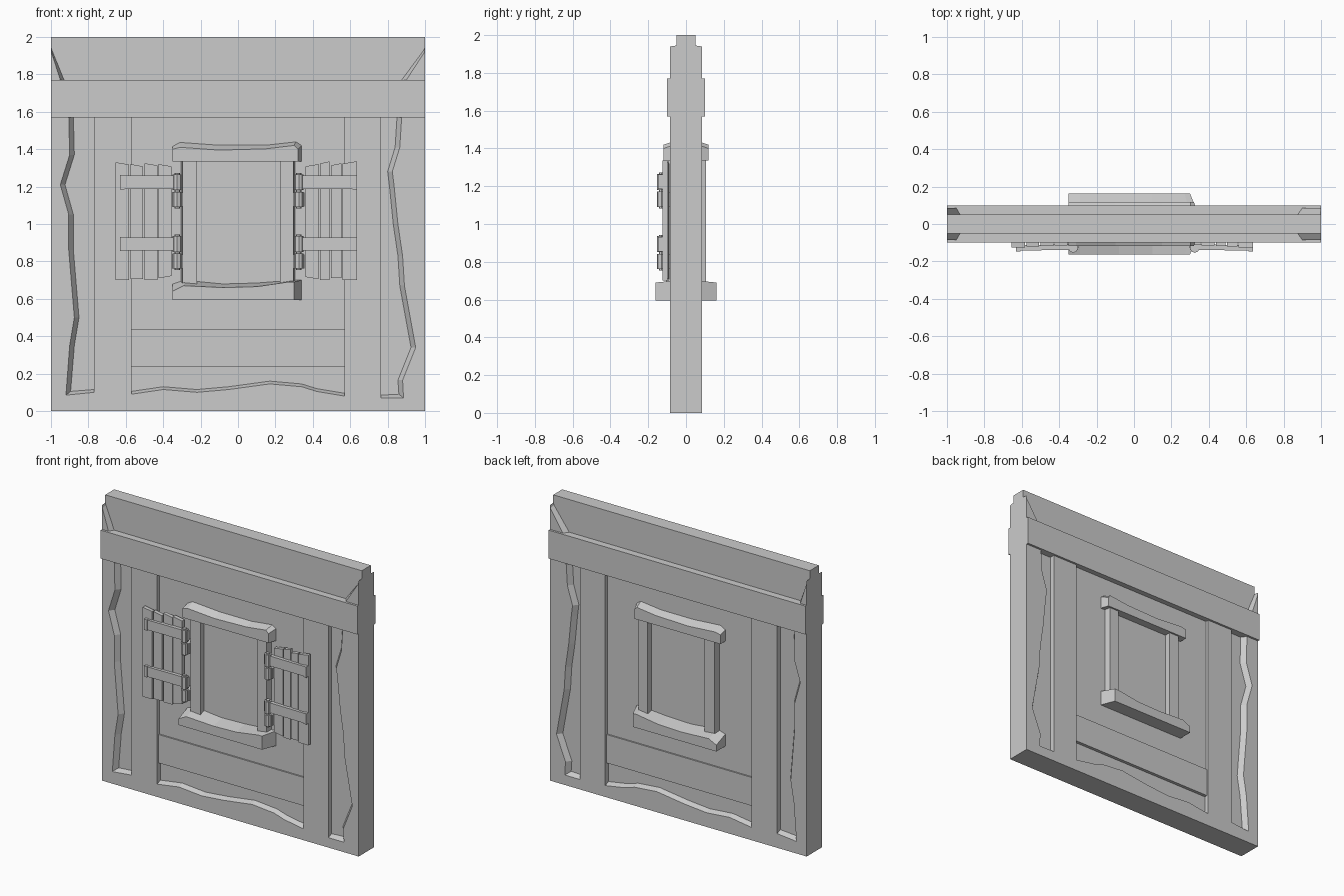
import bpy, bmesh, math
from mathutils import Matrix, Vector

cube = bpy.data.objects.get("Cube")
if cube:
    bpy.data.objects.remove(cube, do_unlink=True)

grey = bpy.data.materials.new("plain_grey")
grey.use_nodes = True
COLOUR = (0.6, 0.6, 0.6, 1)
grey.diffuse_color = COLOUR
grey.node_tree.nodes["Principled BSDF"].inputs["Base Color"].default_value = COLOUR


def finish(name, bm):
    bmesh.ops.recalc_face_normals(bm, faces=bm.faces)
    mesh = bpy.data.meshes.new(name)
    bm.to_mesh(mesh)
    bm.free()
    mesh.materials.append(grey)
    obj = bpy.data.objects.new(name, mesh)
    bpy.context.collection.objects.link(obj)
    return obj


def add_loft(bm, back, front, y_back, y_front):
    """Solid between two x-z outlines with matching points."""
    a = [bm.verts.new((x, y_back, z)) for x, z in back]
    b = [bm.verts.new((x, y_front, z)) for x, z in front]
    bm.faces.new(a)
    bm.faces.new(b)
    for i in range(len(a)):
        j = (i + 1) % len(a)
        bm.faces.new((a[i], a[j], b[j], b[i]))


def box(name, x0, x1, y0, y1, z0, z1):
    bm = bmesh.new()
    rect = [(x0, z0), (x1, z0), (x1, z1), (x0, z1)]
    add_loft(bm, rect, rect, y0, y1)
    return finish(name, bm)


def relief(name, back, front, y_back, y_front):
    """The same raised piece on the front and on the rear of the wall."""
    bm = bmesh.new()
    for side in (-1, 1):
        add_loft(bm, back, front, side * y_back, side * y_front)
    return finish(name, bm)


def slab(name, x0, x1, half, z0, z1):
    return box(name, x0, x1, -half, half, z0, z1)


CORE, FACE = 0.05, 0.085

# Wall core, timbers and panels
slab("wall_core", -1, 1, CORE, 0, 2)
slab("cross_beam", -1, 1, 0.1, 1.57, 1.77)
slab("right_post", -0.77, -0.57, FACE, 0, 1.57)
slab("left_post", 0.57, 0.765, FACE, 0, 1.57)
slab("centre_panel", -0.57, 0.57, 0.062, 0.435, 1.57)
slab("lower_rail", -0.57, 0.57, 0.072, 0.235, 0.435)

# Broken plaster with sloping edges
right_edge = [(-0.92, 0.085), (-0.9, 0.35), (-0.875, 0.5), (-0.905, 0.86),
              (-0.905, 1.05), (-0.95, 1.21), (-0.9, 1.37), (-0.905, 1.57)]
left_edge = [(0.885, 0.07), (0.88, 0.165), (0.95, 0.34), (0.89, 0.67), (0.88, 0.83),
             (0.855, 1.0), (0.835, 1.2), (0.825, 1.28), (0.865, 1.41), (0.875, 1.57)]
for name, edge, s, post, foot in (("right_plaster", right_edge, -1, -0.77, 0.1),
                                  ("left_plaster", left_edge, 1, 0.765, 0.07)):
    base = [(x - s * 0.025, z) for x, z in edge]
    base[0] = (base[0][0], edge[0][1] + 0.02)
    ring = [(s, 0), (post, 0)]
    relief(name, ring + [(post, foot + 0.015)] + base + [(s, 1.57)],
           ring + [(post, foot)] + edge + [(s, 1.57)], CORE, FACE)

low_edge = [(0.57, 0.08), (0.42, 0.105), (0.34, 0.13), (0.17, 0.145), (-0.05, 0.115),
            (-0.22, 0.1), (-0.4, 0.115), (-0.57, 0.09)]
ring = [(-0.57, 0), (0.57, 0)]
relief("lower_plaster", ring + [(x, z + 0.015) for x, z in low_edge],
       ring + low_edge, CORE, FACE)

# Plaster corners above the beam
for name, s, wide, slope in (("right_corner", -1, 0.95, 0.02), ("left_corner", 1, 0.9, 0.025)):
    relief(name, [(s, 1.77), (s * (wide - slope), 1.77), (s * (1 - slope / 4), 1.93), (s, 1.945)],
           [(s, 1.77), (s * wide, 1.77), (s * 0.998, 1.92), (s, 1.94)], CORE, FACE)

# Window surround
relief("window_head",
       [(-0.35, 1.335), (0.34, 1.335), (0.34, 1.42), (0.31, 1.44), (0.15, 1.422),
        (-0.1, 1.422), (-0.31, 1.437), (-0.35, 1.415)],
       [(-0.35, 1.335), (0.32, 1.335), (0.32, 1.4), (0.3, 1.42), (0.15, 1.402),
        (-0.1, 1.395), (-0.31, 1.41), (-0.35, 1.4)], 0.06, 0.118)
relief("window_sill",
       [(-0.35, 0.595), (0.34, 0.595), (0.34, 0.7), (0.3, 0.7), (0.1, 0.685),
        (-0.08, 0.68), (-0.29, 0.7), (-0.35, 0.68)],
       [(-0.35, 0.595), (0.3, 0.595), (0.3, 0.69), (0.27, 0.69), (0.1, 0.665),
        (-0.08, 0.66), (-0.29, 0.67), (-0.35, 0.64)], 0.06, 0.162)
for name, x0, x1 in (("right_jamb", -0.305, -0.22), ("left_jamb", 0.225, 0.305)):
    outer = min(x0, x1, key=lambda x: -abs(x))
    rect = [(x0, 0.68), (x1, 0.68), (x1, 1.345), (x0, 1.345)]
    front = [(x * 0.97 if x == outer else x, z) for x, z in rect]
    relief(name, rect, front, 0.06, 0.106)

# Shutters: planks, straps and hinges, on the front only
SHUTTERS = {
    "right": (-1, [(0.355, 0.425, 1.32, 0.71), (0.43, 0.5, 1.325, 0.7),
                   (0.508, 0.575, 1.32, 0.705), (0.582, 0.655, 1.33, 0.7)]),
    "left": (1, [(0.36, 0.43, 1.32, 0.705), (0.438, 0.49, 1.335, 0.7),
                 (0.496, 0.553, 1.325, 0.71), (0.56, 0.635, 1.335, 0.7)]),
}


def depth(x):
    """Shutters lean slightly away from the wall towards their free edge."""
    return -0.098 - 0.05 * (abs(x) - 0.35)


for side, (s, planks) in SHUTTERS.items():
    for n, (x0, x1, top, bottom) in enumerate(planks):
        mid = depth((x0 + x1) / 2)
        outline = [(s * x0, bottom + 0.012 * (n == 0)), (s * x1, bottom),
                   (s * x1, top), (s * x0, top - 0.012)]
        bm = bmesh.new()
        add_loft(bm, outline, outline, mid + 0.013, mid - 0.014)
        finish(f"{side}_shutter_plank_{n + 1}", bm)
    far = planks[-1][1] - (0.025 if s < 0 else 0)
    for level, z in (("lower", 0.893), ("upper", 1.223)):
        # Strap follows the lean of the planks
        bm = bmesh.new()
        plan = [(0.3, -0.11), (far, depth(far)), (far, depth(far) - 0.03), (0.3, -0.138)]
        rings = [[bm.verts.new((s * x, y, z + dz)) for x, y in plan] for dz in (-0.035, 0.035)]
        for r in rings:
            bm.faces.new(r)
        for i in range(4):
            j = (i + 1) % 4
            bm.faces.new((rings[0][i], rings[0][j], rings[1][j], rings[1][i]))
        finish(f"{side}_{level}_strap", bm)
        box(f"{side}_{level}_strap_end", *sorted((s * far, s * (far - 0.022))),
            depth(far) - 0.035, depth(far), z - 0.038, z + 0.038)
        # Plate fixing the hinge to the jamb
        box(f"{side}_{level}_hinge_plate", *sorted((s * 0.295, s * 0.355)),
            -0.125, -0.062, z - 0.13, z - 0.055)
        # Hinge pin with two knuckles
        bm = bmesh.new()
        for radius, height, dz in ((0.024, 0.085, 0.0), (0.024, 0.08, -0.092), (0.014, 0.19, -0.045)):
            bmesh.ops.create_cone(bm, cap_ends=True, segments=8, radius1=radius, radius2=radius,
                                  depth=height,
                                  matrix=Matrix.Translation(Vector((s * 0.325, -0.13, z + dz))))
        finish(f"{side}_{level}_hinge", bm)
